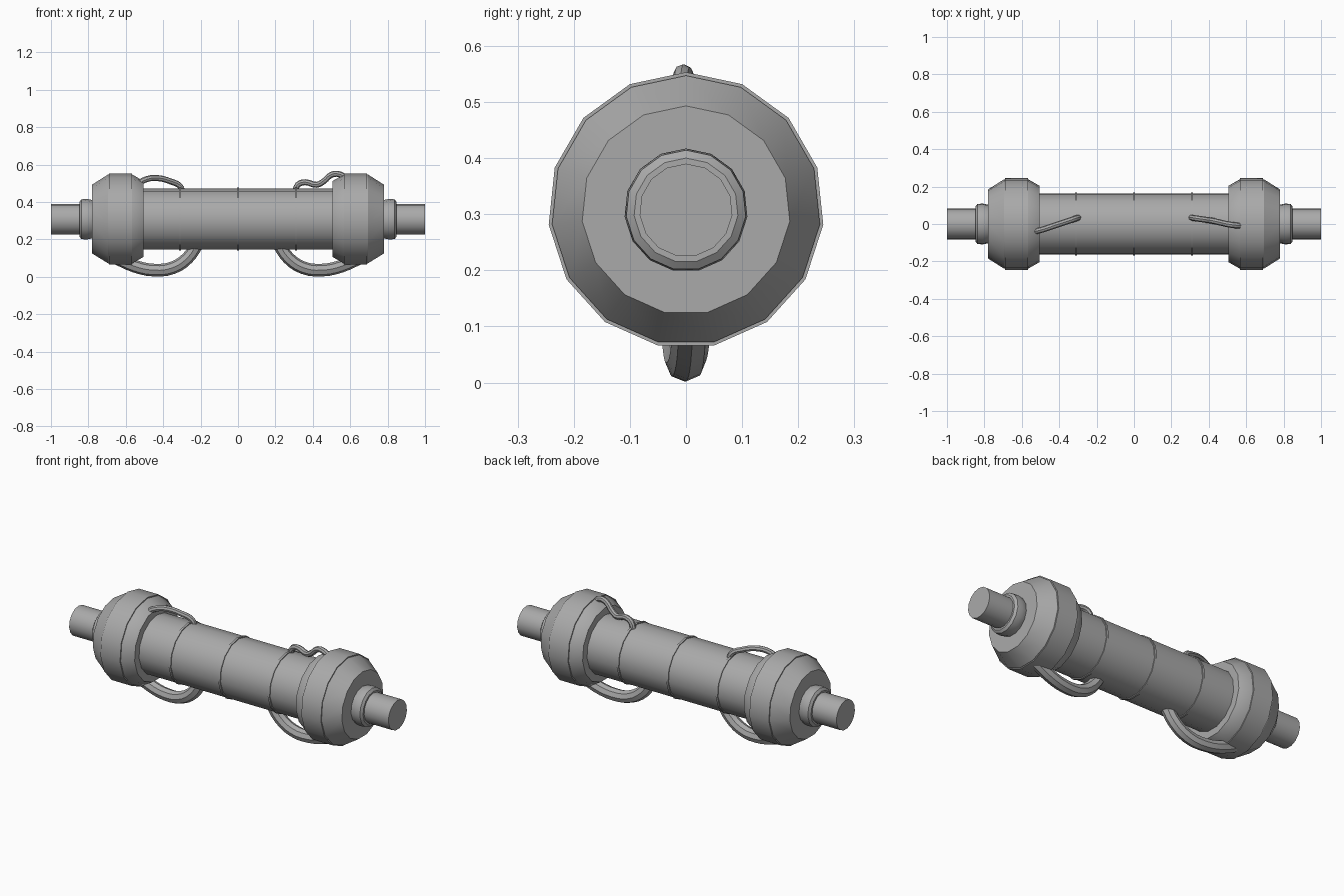
import bpy, bmesh, math

if "Cube" in bpy.data.objects:
    bpy.data.objects.remove(bpy.data.objects["Cube"])

AXIS_Z = 0.307
SIDES = 15

grey = bpy.data.materials.new("plain_grey")
grey.use_nodes = True
colour = (0.4, 0.4, 0.4, 1)
grey.diffuse_color = colour
grey.node_tree.nodes["Principled BSDF"].inputs["Base Color"].default_value = colour


def finish(obj):
    """Add the material and smooth the soft edges."""
    obj.data.materials.clear()
    obj.data.materials.append(grey)
    bpy.ops.object.select_all(action='DESELECT')
    obj.select_set(True)
    bpy.context.view_layer.objects.active = obj
    bpy.ops.object.shade_smooth_by_angle(angle=math.radians(30))


def lathe(name, profile, side=1):
    """Turn (x, radius) points around the long axis, closing both ends."""
    bm = bmesh.new()
    rings = []
    for x, r in profile:
        angles = [math.tau * i / SIDES for i in range(SIDES)]
        rings.append([bm.verts.new((side * x, r * math.sin(a), AXIS_Z + r * math.cos(a)))
                      for a in angles])
    for a, b in zip(rings, rings[1:]):
        for i in range(SIDES):
            j = (i + 1) % SIDES
            bm.faces.new((a[i], a[j], b[j], b[i]))
    bm.faces.new(rings[0])
    bm.faces.new(rings[-1])
    bmesh.ops.recalc_face_normals(bm, faces=bm.faces)
    mesh = bpy.data.meshes.new(name)
    bm.to_mesh(mesh)
    bm.free()
    obj = bpy.data.objects.new(name, mesh)
    bpy.context.collection.objects.link(obj)
    finish(obj)


def tube(name, points, radius):
    """Sweep a round section along a soft path and turn it into a mesh."""
    curve = bpy.data.curves.new(name + "_path", 'CURVE')
    curve.dimensions = '3D'
    curve.bevel_depth = radius
    curve.bevel_resolution = 2
    curve.resolution_u = 3
    curve.use_fill_caps = True
    spline = curve.splines.new('BEZIER')
    spline.bezier_points.add(len(points) - 1)
    for bp, co in zip(spline.bezier_points, points):
        bp.co = co
        bp.handle_left_type = bp.handle_right_type = 'AUTO'
    path = bpy.data.objects.new(name + "_path", curve)
    bpy.context.collection.objects.link(path)
    bpy.context.view_layer.update()
    evaluated = path.evaluated_get(bpy.context.evaluated_depsgraph_get())
    mesh = bpy.data.meshes.new_from_object(evaluated)
    bpy.data.objects.remove(path)
    obj = bpy.data.objects.new(name, mesh)
    bpy.context.collection.objects.link(obj)
    finish(obj)


# Central barrel and its thin bands
lathe("barrel", [(-0.52, 0.165), (0.52, 0.165)])
for label, x in (("right", -0.31), ("middle", 0), ("left", 0.31)):
    lathe(label + "_barrel_band", [(x - 0.006, 0.17), (x + 0.006, 0.17)])

# Bulging end caps, collars, shafts and lower hoses
for label, s in (("left", 1), ("right", -1)):
    lathe(label + "_end_cap", [(0.505, 0.16), (0.505, 0.205), (0.565, 0.24),
                               (0.695, 0.24), (0.78, 0.186)], s)
    lathe(label + "_cap_band", [(0.568, 0.22), (0.568, 0.246),
                                (0.69, 0.246), (0.69, 0.22)], s)
    lathe(label + "_collar", [(0.77, 0.1), (0.785, 0.105), (0.81, 0.11),
                              (0.838, 0.107), (0.848, 0.093)], s)
    lathe(label + "_shaft", [(0.84, 0.083), (1.0, 0.083)], s)
    tube(label + "_lower_hose",
         [(s * 0.22, -0.012, 0.17), (s * 0.27, -0.01, 0.1), (s * 0.35, -0.006, 0.048),
          (s * 0.45, 0, 0.036), (s * 0.55, 0.006, 0.056), (s * 0.65, 0.01, 0.1)], 0.034)

# Small upper cables, different on each side
tube("right_upper_cable",
     [(-0.54, -0.042, 0.495), (-0.49, -0.03, 0.522), (-0.43, -0.01, 0.528),
      (-0.36, 0.013, 0.51), (-0.31, 0.03, 0.485), (-0.295, 0.034, 0.45)], 0.016)
tube("left_upper_cable",
     [(0.305, 0.035, 0.45), (0.32, 0.032, 0.492), (0.36, 0.026, 0.506),
      (0.42, 0.017, 0.492), (0.46, 0.008, 0.512), (0.495, 0, 0.543),
      (0.53, -0.006, 0.551), (0.58, -0.01, 0.53)], 0.016)
